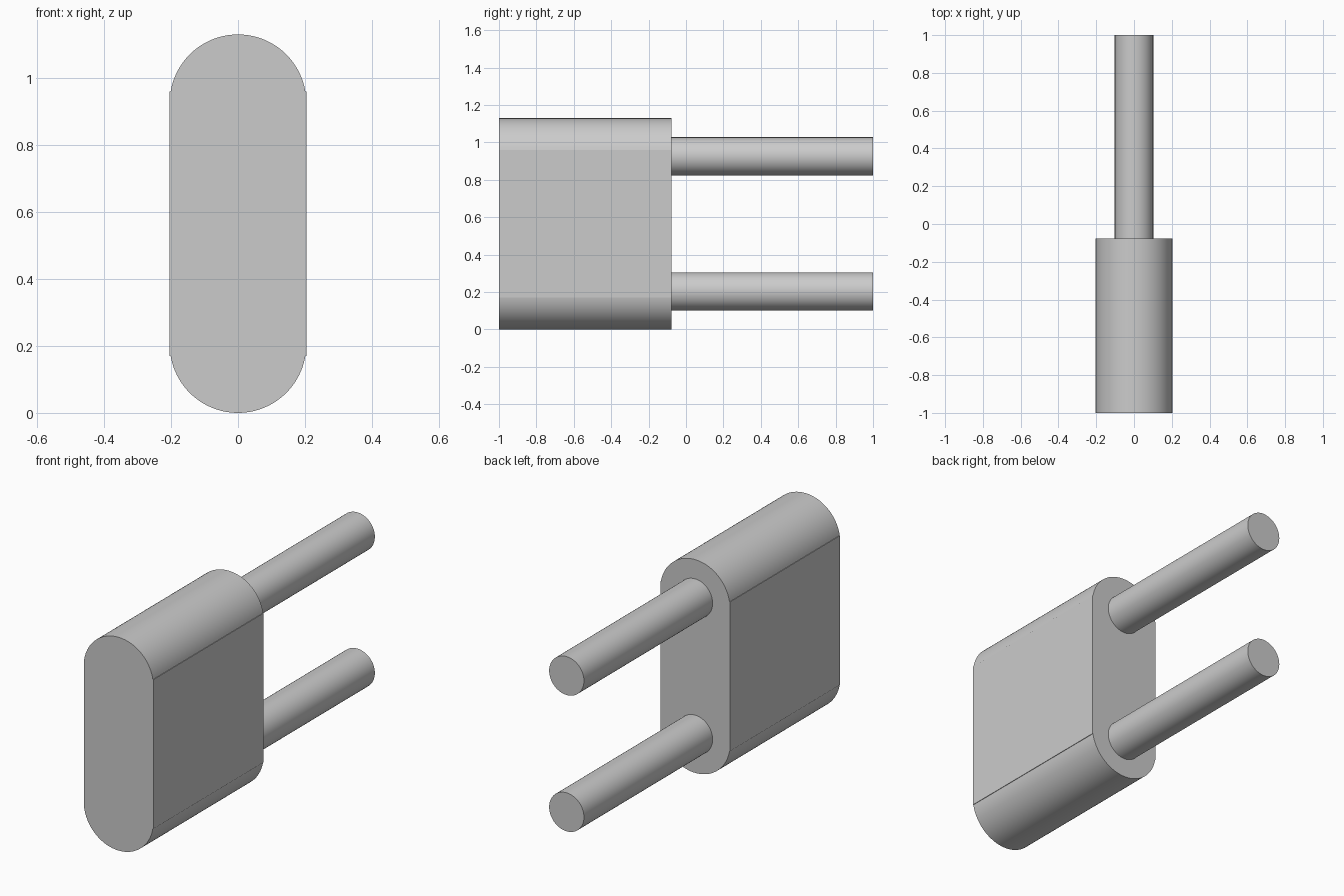
import bpy
import bmesh
from math import asin, cos, sin, pi, radians

cube = bpy.data.objects.get("Cube")
if cube:
    bpy.data.objects.remove(cube, do_unlink=True)

HEIGHT = 1.13
RADIUS = 0.204          # rounded ends of the body
PIN_RADIUS = 0.102
SIDE_TOP = 0.96         # where the flat sides meet the rounded ends
FRONT, STEP, BACK = -1.0, -0.077, 1.0

grey = bpy.data.materials.new("plain_grey")
grey.use_nodes = True
colour = (0.6, 0.6, 0.6, 1)
grey.diffuse_color = colour
grey.node_tree.nodes["Principled BSDF"].inputs["Base Color"].default_value = colour


def extrude_profile(name, points, y0, y1):
    """Solid made from an (x, z) outline pushed from y0 to y1."""
    bm = bmesh.new()
    face = bm.faces.new([bm.verts.new((x, y0, z)) for x, z in points])
    result = bmesh.ops.extrude_face_region(bm, geom=[face], use_keep_orig=True)
    moved = [g for g in result["geom"] if isinstance(g, bmesh.types.BMVert)]
    bmesh.ops.translate(bm, verts=moved, vec=(0, y1 - y0, 0))
    bmesh.ops.recalc_face_normals(bm, faces=bm.faces)
    mesh = bpy.data.meshes.new(name)
    bm.to_mesh(mesh)
    bm.free()
    mesh.materials.append(grey)
    obj = bpy.data.objects.new(name, mesh)
    bpy.context.collection.objects.link(obj)
    bpy.ops.object.select_all(action="DESELECT")
    obj.select_set(True)
    bpy.context.view_layer.objects.active = obj
    bpy.ops.object.shade_smooth_by_angle(angle=radians(8))


def arc(radius, z, start, end, steps):
    angles = [start + (end - start) * i / steps for i in range(steps + 1)]
    return [(radius * cos(a), z + radius * sin(a)) for a in angles]


# Body: flat sides with a small shoulder, rounded top and bottom
upper = HEIGHT - RADIUS
tilt = asin((SIDE_TOP - upper) / RADIUS)
top_half = [(RADIUS, SIDE_TOP)] + arc(RADIUS, upper, tilt, pi - tilt, 48) + [(-RADIUS, SIDE_TOP)]
bottom_half = [(-x, HEIGHT - z) for x, z in top_half]
extrude_profile("body", top_half + bottom_half, FRONT, STEP)

# Two round pins, centred on the rounded ends
for name, z in (("upper_pin", upper), ("lower_pin", RADIUS)):
    extrude_profile(name, arc(PIN_RADIUS, z, 0, 2 * pi, 64)[:-1], STEP, BACK)
